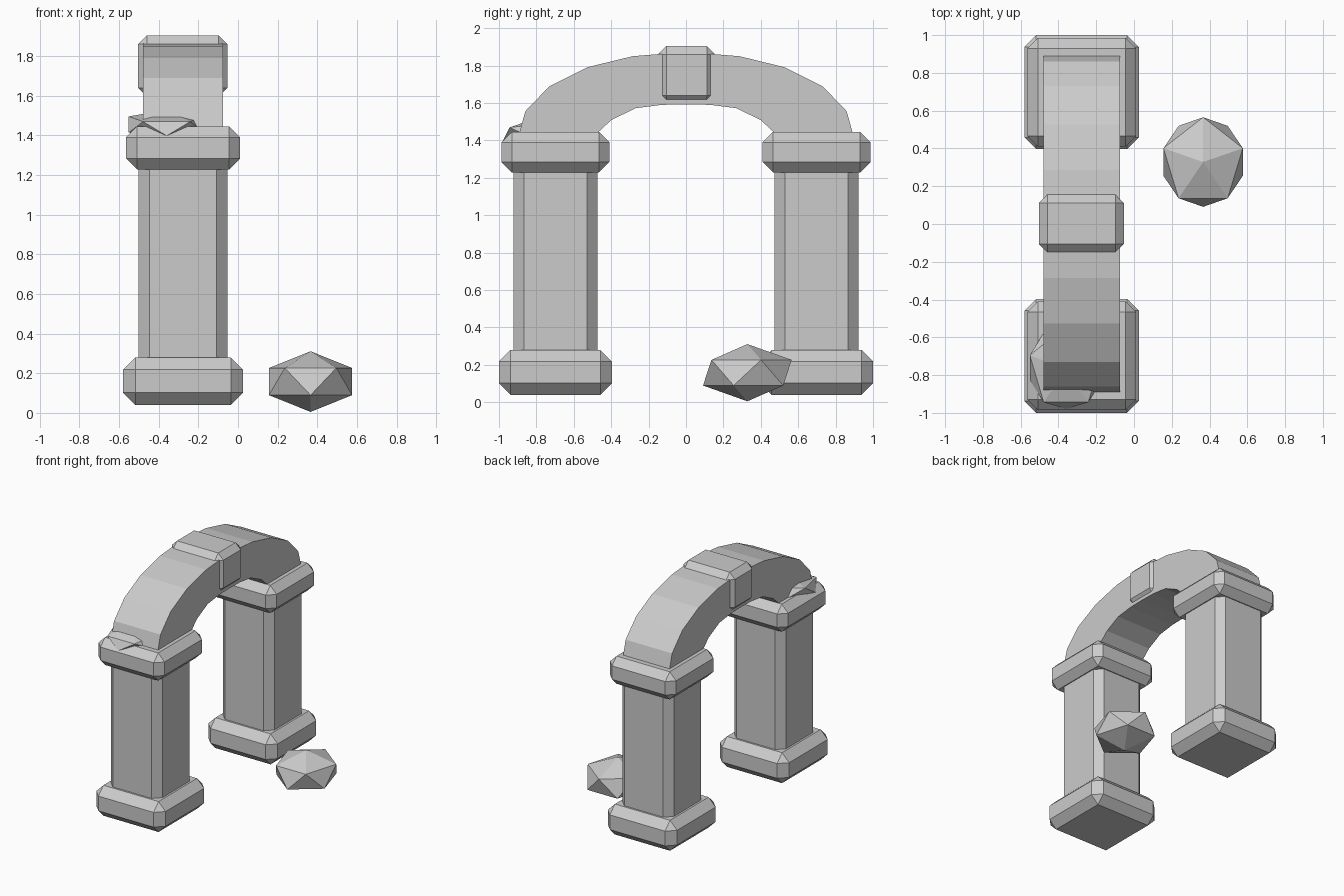
import bpy, bmesh
from math import radians
from mathutils import Matrix, Vector

cube = bpy.data.objects.get("Cube")
if cube:
    bpy.data.objects.remove(cube, do_unlink=True)

stone = bpy.data.materials.new("grey stone")
stone.use_nodes = True
GREY = (0.6, 0.6, 0.6, 1)
stone.diffuse_color = GREY
stone.node_tree.nodes["Principled BSDF"].inputs["Base Color"].default_value = GREY


def finish(name, bm):
    bmesh.ops.recalc_face_normals(bm, faces=bm.faces)
    mesh = bpy.data.meshes.new(name)
    bm.to_mesh(mesh)
    bm.free()
    mesh.materials.append(stone)
    obj = bpy.data.objects.new(name, mesh)
    bpy.context.collection.objects.link(obj)
    return obj


def block(name, center, size, chamfer):
    """Box with one flat chamfer on every edge."""
    bm = bmesh.new()
    bmesh.ops.create_cube(bm, size=1)
    bmesh.ops.scale(bm, vec=size, verts=bm.verts)
    bmesh.ops.translate(bm, vec=center, verts=bm.verts)
    bmesh.ops.bevel(bm, geom=bm.edges[:], offset=chamfer, segments=1,
                    profile=0.5, affect='EDGES')
    return finish(name, bm)


def rock(name, center, radii, tilt=0):
    """Faceted boulder: a stretched icosahedron."""
    bm = bmesh.new()
    bmesh.ops.create_icosphere(bm, subdivisions=1, radius=1)
    m = (Matrix.Translation(center) @ Matrix.Rotation(radians(tilt), 4, 'X')
         @ Matrix.Diagonal((*radii, 1)) @ Matrix.Rotation(radians(90), 4, 'Z'))
    bmesh.ops.transform(bm, matrix=m, verts=bm.verts)
    return finish(name, bm)


# Two pillars: base, shaft and capital
AXIS = -0.277
for side, y in (("front", -0.698), ("back", 0.698)):
    block(side + "_pillar_base", (AXIS, y, 0.16), (0.605, 0.604, 0.24), 0.062)
    block(side + "_pillar_shaft", (AXIS, y, 0.75), (0.45, 0.45, 1.14), 0.056)
    block(side + "_pillar_capital", (AXIS, y, 1.337), (0.576, 0.576, 0.218), 0.056)

# Arch: half profile mirrored in y, then extruded across x
outer = [(0.905, 1.39), (0.859, 1.556), (0.73, 1.69), (0.528, 1.791), (0.286, 1.85)]
inner = [(0.51, 1.39), (0.463, 1.45), (0.40, 1.508), (0.27, 1.572), (0.13, 1.59)]
half = outer + [(0, 1.873)]
under = inner + [(0, 1.593)]
top_line = half + [(-y, z) for y, z in reversed(outer)]
low_line = under + [(-y, z) for y, z in reversed(inner)]
bm = bmesh.new()
rings = []
for (yo, zo), (yi, zi) in zip(top_line, low_line):
    rings.append([bm.verts.new(p) for p in (
        (-0.48, yo, zo), (-0.075, yo, zo), (-0.075, yi, zi), (-0.48, yi, zi))])
for a, b in zip(rings, rings[1:]):
    for i in range(4):
        j = (i + 1) % 4
        bm.faces.new((a[i], a[j], b[j], b[i]))
bm.faces.new(rings[0])
bm.faces.new(rings[-1])
finish("arch", bm)

# Keystone over the crown of the arch
block("keystone", (-0.279, 0.003, 1.75), (0.45, 0.306, 0.31), 0.045)

# Boulder on the ground and flat stone resting on the front capital
rock("ground_rock", (0.366, 0.328, 0.158), (0.247, 0.265, 0.153))
rock("capital_rock", (-0.36, -0.76, 1.455), (0.225, 0.25, 0.075), 6)
